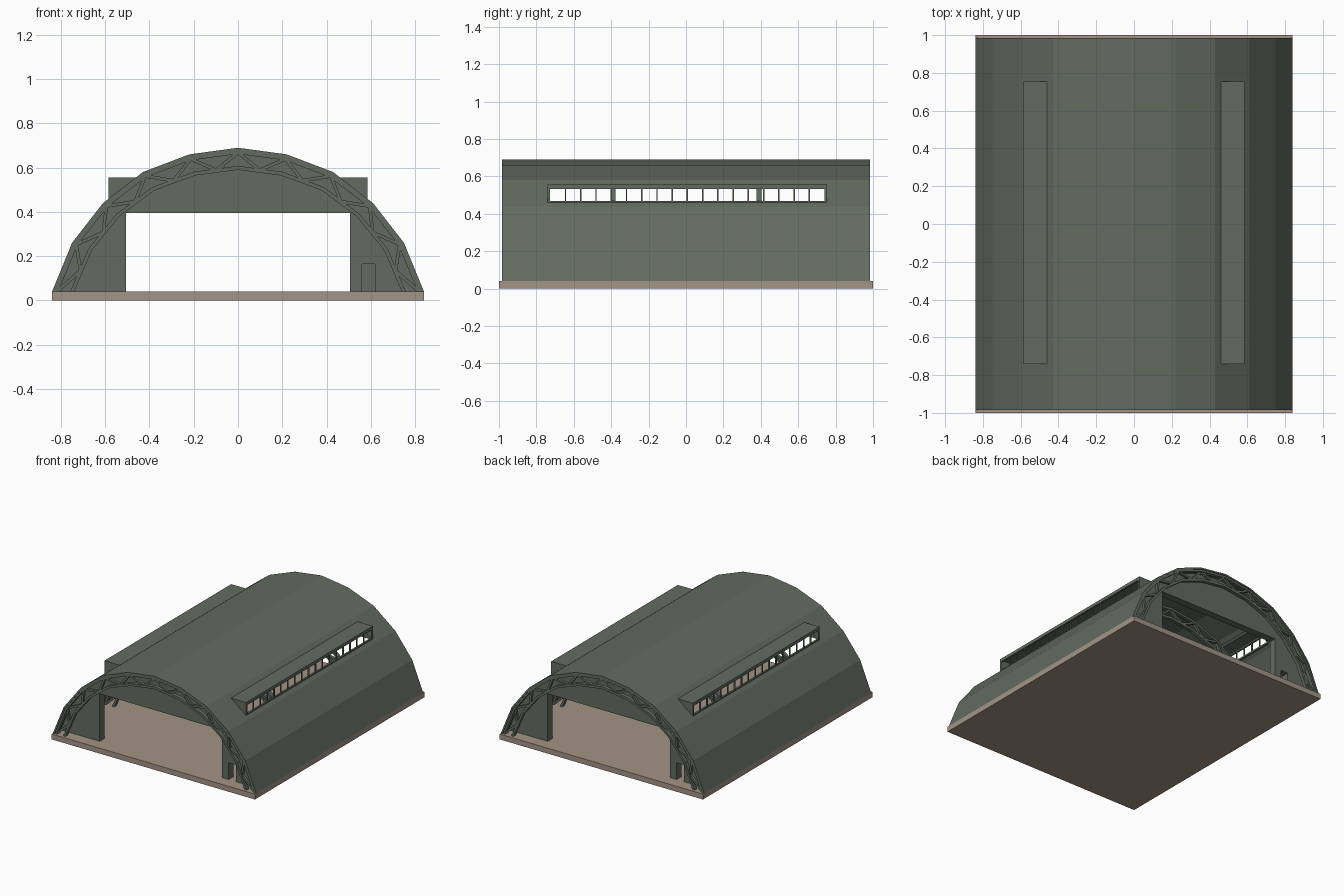
import bpy, bmesh, math
from mathutils import Vector

if "Cube" in bpy.data.objects:
    bpy.data.objects.remove(bpy.data.objects["Cube"])

def material(name, rgb):
    m = bpy.data.materials.new(name)
    m.diffuse_color = (*rgb, 1)
    m.use_nodes = True
    m.node_tree.nodes["Principled BSDF"].inputs["Base Color"].default_value = m.diffuse_color
    return m

GREEN = material("olive green", (0.125, 0.148, 0.117))
BEIGE = material("concrete beige", (0.37, 0.295, 0.24))

# Half arch profile (x, z), from the crown to the foot
HALF = [(0, 0.69), (0.22, 0.66), (0.43, 0.58), (0.61, 0.44), (0.75, 0.26), (0.84, 0.04)]
FLOOR = 0.04
END = 0.985                      # roof reaches +-END in y
SKY_X = (0.46, 0.585)            # skylight extents
SKY_Y = (-0.74, 0.755)

def roof_z(x):
    """Height of the roof facet that carries the skylight."""
    (x0, z0), (x1, z1) = HALF[2], HALF[3]
    return z0 + (z1 - z0) * (x - x0) / (x1 - x0)

def full(half):
    return [(-x, z) for x, z in reversed(half[1:])] + list(half)

def inset(d):
    """Arch moved inwards by about d, foot kept on the floor."""
    sx, sz = (0.84 - d) / 0.84, (0.65 - d) / 0.65
    return full([(x * sx, FLOOR + (z - FLOOR) * sz) for x, z in HALF])

def prism(bm, pts, y0, y1):
    """Extrude an (x, z) polygon from y0 to y1."""
    a = [bm.verts.new((x, y0, z)) for x, z in pts]
    b = [bm.verts.new((x, y1, z)) for x, z in pts]
    bm.faces.new(a)
    bm.faces.new(b[::-1])
    n = len(pts)
    for i in range(n):
        j = (i + 1) % n
        bm.faces.new((a[j], a[i], b[i], b[j]))

def box(bm, x, y, z):
    prism(bm, [(x[0], z[0]), (x[1], z[0]), (x[1], z[1]), (x[0], z[1])], *y)

def bar(bm, p, q, w, y0, y1):
    """Flat bar of width w between two (x, z) points."""
    p, q = Vector(p), Vector(q)
    d = (q - p).normalized() * w / 2
    n = Vector((-d.y, d.x))
    prism(bm, [p + n, q + n, q - n, p - n], y0, y1)

def finish(name, bm, mat):
    bmesh.ops.recalc_face_normals(bm, faces=bm.faces)
    me = bpy.data.meshes.new(name)
    bm.to_mesh(me)
    bm.free()
    me.materials.append(mat)
    ob = bpy.data.objects.new(name, me)
    bpy.context.collection.objects.link(ob)
    return ob

# Floor slab
bm = bmesh.new()
box(bm, (-0.84, 0.84), (-1, 1), (0, FLOOR))
finish("floor_slab", bm, BEIGE)

# Faceted roof shell with a hole under each skylight
half = HALF[:3] + [(x, roof_z(x)) for x in SKY_X] + HALF[3:]
prof = full(half)
ys = [-END, SKY_Y[0], SKY_Y[1], END]
bm = bmesh.new()
grid = [[bm.verts.new((x, y, z)) for x, z in prof] for y in ys]
for r in range(3):
    for i in range(len(prof) - 1):
        mid = abs(prof[i][0] + prof[i + 1][0]) / 2
        if r == 1 and SKY_X[0] < mid < SKY_X[1]:
            continue
        bm.faces.new((grid[r][i], grid[r + 1][i], grid[r + 1][i + 1], grid[r][i + 1]))
bmesh.ops.recalc_face_normals(bm, faces=bm.faces)
if max(bm.faces, key=lambda f: f.calc_center_median().z).normal.z < 0:
    bmesh.ops.reverse_faces(bm, faces=bm.faces)
me = bpy.data.meshes.new("roof_shell")
bm.to_mesh(me)
bm.free()
me.materials.append(GREEN)
roof = bpy.data.objects.new("roof_shell", me)
bpy.context.collection.objects.link(roof)
sol = roof.modifiers.new("thickness", 'SOLIDIFY')
sol.thickness = 0.012
sol.offset = -1

# Arched trusses: two chords with a zigzag web
def truss(name, yc):
    bm = bmesh.new()
    y0, y1 = yc - 0.014, yc + 0.014
    for d in (0.010, 0.082):
        prism(bm, inset(d) + inset(d + 0.018)[::-1], y0, y1)
    outer, inner = inset(0.022), inset(0.088)
    for i in range(len(outer) - 1):
        m = ((inner[i][0] + inner[i + 1][0]) / 2, (inner[i][1] + inner[i + 1][1]) / 2)
        bar(bm, outer[i], m, 0.015, y0 + 0.004, y1 - 0.004)
        bar(bm, m, outer[i + 1], 0.015, y0 + 0.004, y1 - 0.004)
    return finish(name, bm, GREEN)

for name, y in (("front_truss", -0.966), ("inner_truss_1", -0.39),
                ("inner_truss_2", 0.39), ("back_truss", 0.966)):
    truss(name, y)

# End walls with a main gate and a side door; the back one is turned round
for name, angle in (("front_wall", 0), ("back_wall", math.pi)):
    bm = bmesh.new()
    gate, top = 0.505, 0.395
    outline = inset(0.008)
    outline += [(0.62, FLOOR), (0.62, 0.165), (0.56, 0.165), (0.56, FLOOR),
                (gate, FLOOR), (gate, top), (-gate, top), (-gate, FLOOR)]
    prism(bm, outline, -0.91, -0.855)
    finish(name, bm, GREEN).rotation_euler.z = angle

# Skylight dormers: top plate, triangular ends, frame and mullions
bm = bmesh.new()
xa, xb = SKY_X
ya, yb = SKY_Y
zt = roof_z(xa)
prism(bm, [(xa, zt), (xb, zt), (xb, zt - 0.012), (xa + 0.014, zt - 0.012)], ya, yb)
for y in (ya, yb - 0.014):
    prism(bm, [(xa, zt), (xb, zt), (xb, roof_z(xb))], y, y + 0.014)
box(bm, (xb - 0.014, xb), (ya, yb), (zt - 0.024, zt))
box(bm, (xb - 0.014, xb), (ya, yb), (roof_z(xb) - 0.005, roof_z(xb) + 0.008))
n = 18
for i in range(1, n):
    y = ya + 0.014 + (yb - ya - 0.028) * i / n
    box(bm, (xb - 0.012, xb - 0.003), (y - 0.0035, y + 0.0035), (roof_z(xb), zt - 0.012))
sky = finish("skylight_dormers", bm, GREEN)
sky.modifiers.new("mirror", 'MIRROR')
